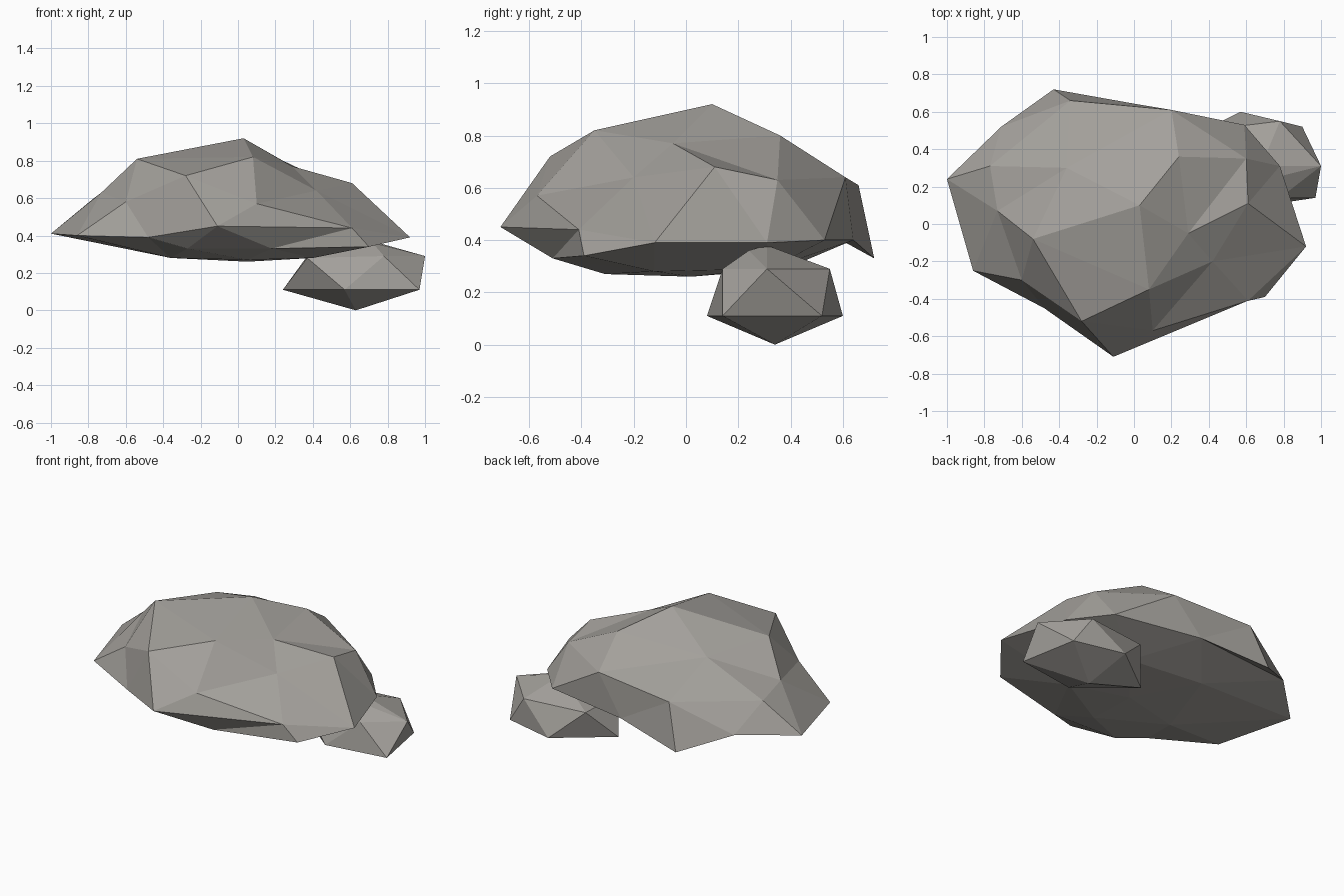
import bpy
import bmesh
from mathutils import Vector

default_cube = bpy.data.objects.get("Cube")
if default_cube:
    bpy.data.objects.remove(default_cube, do_unlink=True)

# Warm grey stone shared by both boulders
stone = bpy.data.materials.new("warm_grey_stone")
stone.use_nodes = True
stone_colour = (0.37, 0.355, 0.33, 1)
stone.diffuse_color = stone_colour
shader = next(n for n in stone.node_tree.nodes if n.type == "BSDF_PRINCIPLED")
shader.inputs["Base Color"].default_value = stone_colour
shader.inputs["Roughness"].default_value = 0.9


def turn_edge(bm, start, end):
    """Turn the diagonal lying between two corners so that it joins them."""
    for edge in bm.edges:
        around = {v for face in edge.link_faces for v in face.verts}
        if around - set(edge.verts) == {start, end}:
            bmesh.ops.rotate_edges(bm, edges=[edge], use_ccw=False)
            return


def faceted_rock(name, corners, centre, flatness, creases=()):
    """Wrap a skin around a centre, then pull each vertex to its rock corner.

    Corners are given in hundredths of a unit. The skin is the hull of the
    corner directions on a sphere, so shallow dents are kept. Creases are
    pairs of corners that must share an edge.
    """
    bm = bmesh.new()
    middle = Vector(centre) / 100
    verts = {}
    for corner in corners:
        direction = Vector(corner) / 100 - middle
        direction.z *= flatness
        verts[corner] = bm.verts.new(direction.normalized())
    bmesh.ops.convex_hull(bm, input=bm.verts[:])
    for start, end in creases:
        turn_edge(bm, verts[start], verts[end])
    for corner, vert in verts.items():
        vert.co = Vector(corner) / 100
    bmesh.ops.recalc_face_normals(bm, faces=bm.faces[:])

    mesh = bpy.data.meshes.new(name)
    bm.to_mesh(mesh)
    bm.free()
    mesh.materials.append(stone)
    rock = bpy.data.objects.new(name, mesh)
    bpy.context.collection.objects.link(rock)


# Large boulder: corners that carry a crease are named
front_nose = (-11, -71, 45)
front_brow = (10, -57, 57)
front_crown = (8, -35, 82)
front_lip = (61, -41, 44)
front_chin = (18, -51, 33)
side_crown = (29, -5, 77)
side_cheek = (42, -20, 64)
side_shoulder = (60, 35, 63)
back_ridge = (-34, 66, 61)
back_crown = (-36, 30, 77)
ledge_root = (2, 64, 40)
ledge_end = (-71, 52, 44)
ledge_tip = (-43, 72, 33)

crown = [(3, 10, 92), front_crown, (-54, -8, 81), (24, 36, 80), side_crown, back_crown]
shoulders = [
    (-28, -52, 72), (61, 11, 68), side_shoulder, (20, 61, 64), back_ridge,
    (-77, 31, 60), (-73, 7, 63), (-60, -30, 58), front_brow, side_cheek,
]
rim = [
    front_nose, front_lip, (92, -12, 39), (78, 31, 39), (59, 53, 40),
    ledge_root, ledge_end, (-100, 24, 41), (-86, -25, 40), (-48, -45, 39),
    (70, -39, 34), ledge_tip,
]
belly = [
    front_chin, (-27, -49, 33), (40, -12, 28), (5, -31, 27),
    (-36, -10, 28), (5, 2, 26), (30, 32, 29), (-20, 38, 29),
]
creases = [
    (front_lip, front_chin), (front_nose, front_lip),
    (front_crown, side_cheek), (side_crown, side_shoulder),
    (back_ridge, ledge_root), (ledge_root, ledge_end),
]
faceted_rock("large_boulder", crown + shoulders + rim + belly, (0, 3, 48), 2, creases)

# Small boulder tucked under the rear edge: top, two rings and a foot
upper_ring = [(100, 31, 29), (78, 55, 29), (37, 50, 29), (37, 16, 28), (78, 14, 29)]
lower_ring = [(97, 14, 11), (90, 52, 11), (57, 60, 11), (24, 35, 11), (57, 8, 11)]
tips = [(68, 31, 38), (72, 24, 36), (63, 34, 0)]
faceted_rock("small_boulder", upper_ring + lower_ring + tips, (64, 34, 20), 1.6)
